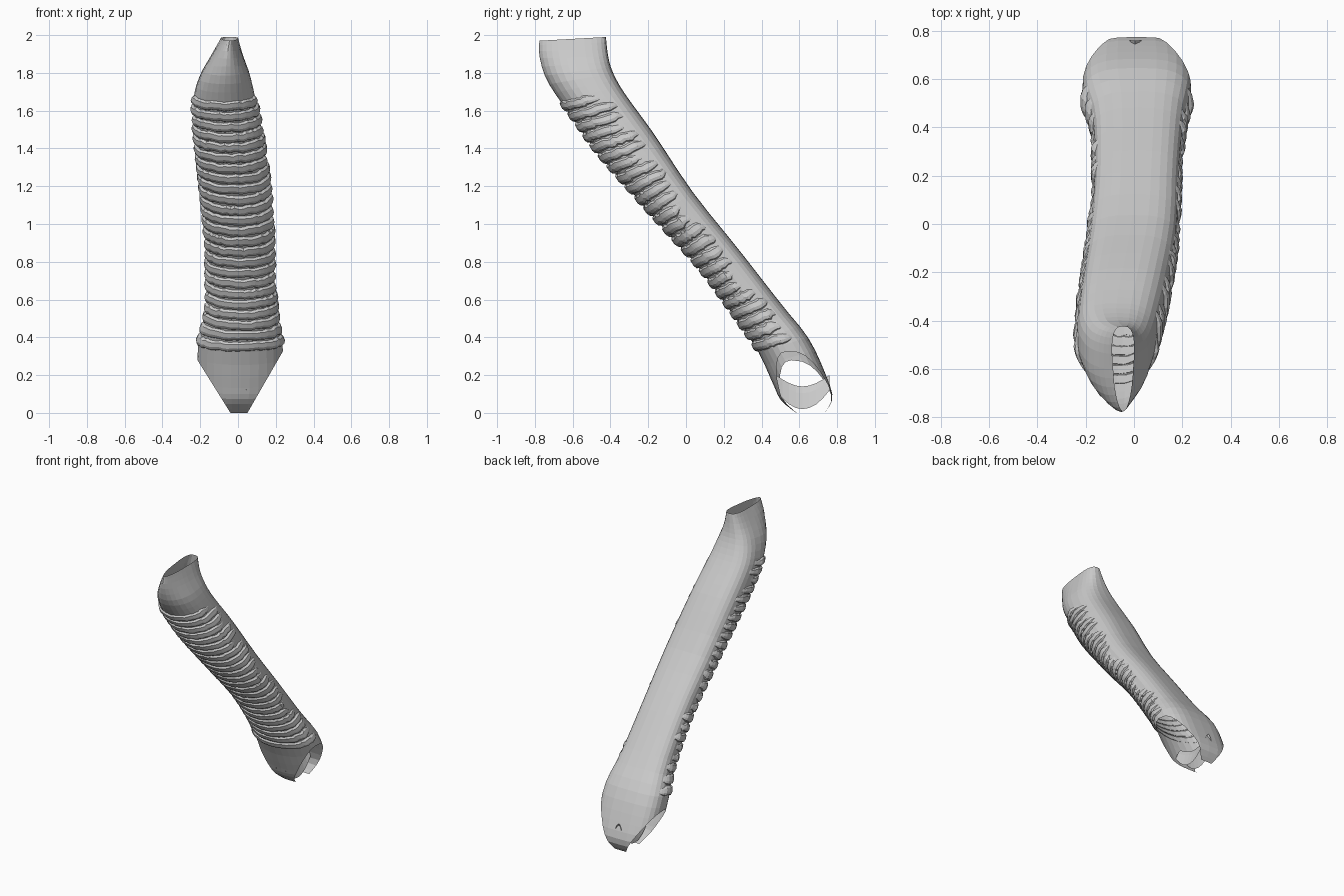
import bpy, bmesh, math, random
from mathutils import Vector

if "Cube" in bpy.data.objects:
    bpy.data.objects.remove(bpy.data.objects["Cube"])

random.seed(4)

# Stations down the tube: front (y, z), back (y, z), left x, right x
ST = [
    (-.78, 1.97, -.42, 1.99, -.10, .01),
    (-.78, 1.89, -.41, 1.90, -.15, .035),
    (-.745, 1.77, -.39, 1.82, -.20, .065),
    (-.67, 1.65, -.345, 1.73, -.235, .09),
    (-.59, 1.54, -.28, 1.635, -.24, .11),
    (-.46, 1.36, -.16, 1.47, -.225, .14),
    (-.17, 1.03, .04, 1.17, -.19, .18),
    (.07, .76, .28, .87, -.168, .19),
    (.28, .47, .51, .575, -.175, .21),
    (.38, .32, .65, .40, -.215, .24),
    (.46, .145, .735, .225, -.215, .24),
    (.50, .065, .78, .085, -.20, .22),
    (.58, .0, .74, .0, -.18, .20),
]
N = len(ST) - 1


def station(s):
    """Smooth (Catmull-Rom) interpolation between stations."""
    s = min(max(s, 0), N)
    i = min(int(s), N - 1)
    f = s - i
    p = [ST[min(max(i + k, 0), N)] for k in (-1, 0, 1, 2)]
    return [.5 * (2 * b + (c - a) * f + (2 * a - 5 * b + 4 * c - d) * f * f
                  + (3 * b - a - 3 * c + d) * f ** 3) for a, b, c, d in zip(*p)]


def point(s, t, off=0.0):
    """Point on the horseshoe section; t = 0 is the front, pi the flat back."""
    fy, fz, by, bz, xl, xr = station(s)
    front, back = Vector((0, fy, fz)), Vector((0, by, bz))
    e = 1.0 if math.cos(t) > 0 else .68
    si, co = math.sin(t), math.cos(t)
    u = math.copysign(abs(si) ** e, si)
    v = .5 - .5 * math.copysign(abs(co) ** e, co)
    if s < 2:                                   # teardrop mouth, narrow in front
        u *= 1 - .35 * (1 - s / 2) * (1 - v)
    p = front.lerp(back, v)
    p.x = (xl + xr) / 2 + u * (xr - xl) / 2
    mid = front.lerp(back, .5)
    mid.x = (xl + xr) / 2
    return p + (p - mid).normalized() * off


def grid_object(name, grids, closed):
    bm = bmesh.new()
    for rows in grids:
        vs = [[bm.verts.new(p) for p in r] for r in rows]
        m = len(vs[0])
        for a, b in zip(vs, vs[1:]):
            for j in range(m if closed else m - 1):
                k = (j + 1) % m
                bm.faces.new((a[j], b[j], b[k], a[k]))
    return bm, name


def finish(bm, name):
    me = bpy.data.meshes.new(name)
    bmesh.ops.recalc_face_normals(bm, faces=bm.faces)
    bm.to_mesh(me)
    bm.free()
    ob = bpy.data.objects.new(name, me)
    bpy.context.collection.objects.link(ob)
    return ob


# Open tube wall, trimmed at the foot by two slanted planes (the branch openings)
SEG, STEPS = 28, 32
rows = [[point(N * i / STEPS, 2 * math.pi * j / SEG, -.004) for j in range(SEG)]
        for i in range(STEPS + 1)]
bm, name = grid_object("tube_wall", [rows], True)
for co, no in (((.24, 0, .33), (.33, 0, -.19)), ((-.215, 0, .28), (-.28, 0, -.175))):
    bmesh.ops.bisect_plane(bm, geom=bm.verts[:] + bm.edges[:] + bm.faces[:],
                           plane_co=co, plane_no=no, clear_outer=True)
finish(bm, name)


# Horseshoe rings round the front and sides, with ragged ends
def s_at(z):
    lo, hi = 0, N
    for _ in range(30):
        m = (lo + hi) / 2
        lo, hi = (m, hi) if station(m)[1] > z else (lo, m)
    return lo


PROFILE = [(.027, -.007), (.017, .008), (-.004, .012), (-.018, .007), (-.024, -.007)]
SPAN = 34
rings = []
for k in range(24):
    z = 1.62 - k * .0553
    a0, a1 = -random.uniform(1.65, 2.1), random.uniform(1.65, 2.1)
    wob = [random.uniform(-.004, .004) for _ in range(SPAN + 1)]
    ring = []
    for dz, off in PROFILE:
        line = []
        for j in range(SPAN + 1):
            fade = min(1, min(j, SPAN - j) / 3)
            t = a0 + (a1 - a0) * j / SPAN
            line.append(point(s_at(z + dz * (.4 + .6 * fade) + wob[j]), t,
                              -.007 + (off + .007) * fade))
        ring.append(line)
    rings.append(ring)
finish(*grid_object("cartilage_rings", rings, False))

# Saddle ridge between the two branch openings
ridge = []
for x, h in ((.045, 0), (.022, .7), (.005, 1), (-.012, .7), (-.03, 0)):
    line = []
    for i in range(9):
        f = i / 8
        sag = math.sin(math.pi * f)
        low = .02 + .10 * (2 * f - 1) ** 2
        top = .20 - .06 * sag
        line.append(Vector((x, .475 + .285 * f, low + (top - low) * h)))
    ridge.append(line)
finish(*grid_object("branch_ridge", [ridge], False))
